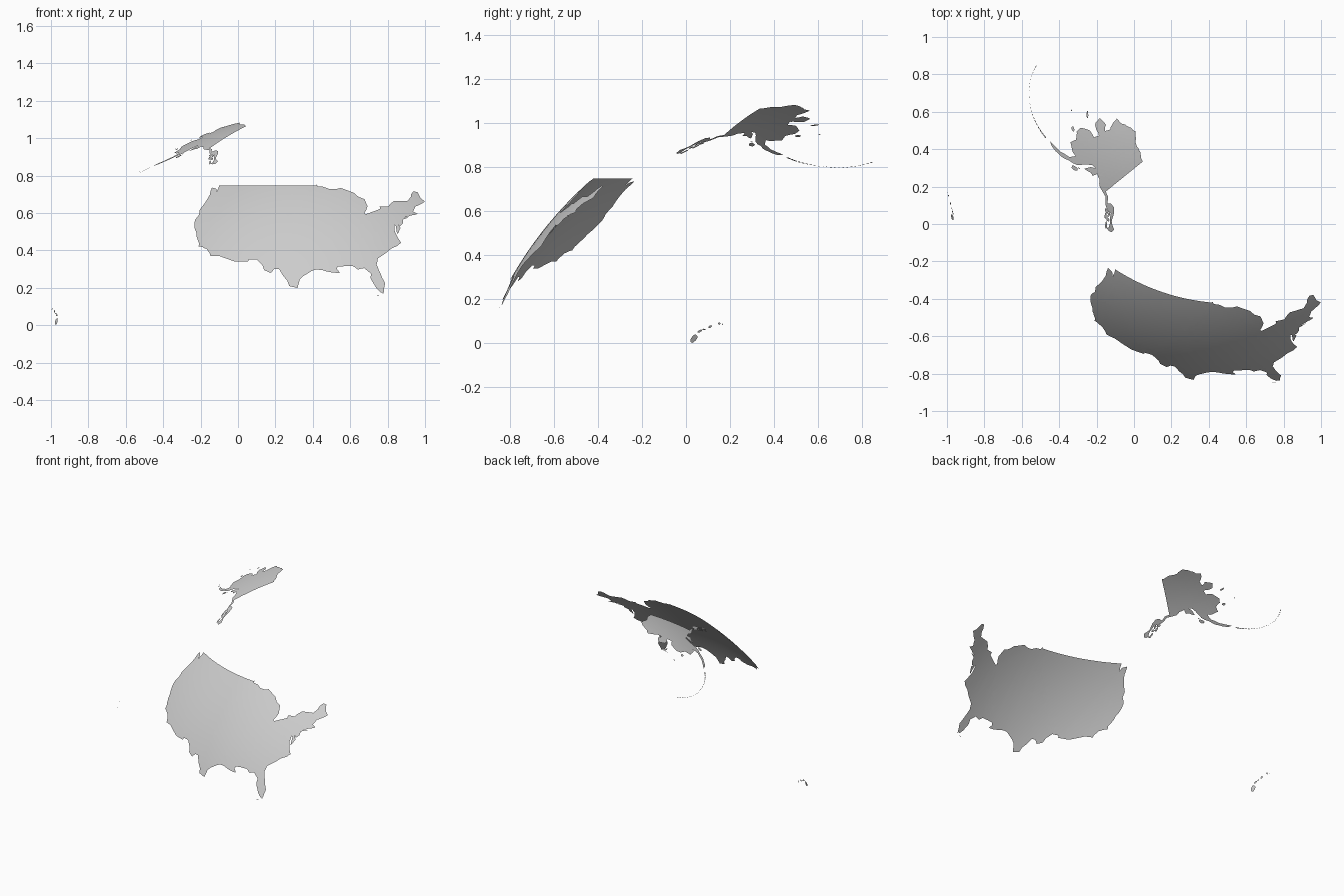
import bpy
import bmesh
import random
from math import sin, cos, radians, degrees, tau, floor, atan
from mathutils import Vector

cube = bpy.data.objects.get("Cube")
if cube:
    bpy.data.objects.remove(cube, do_unlink=True)

random.seed(4)
RADIUS = 1.737
CENTRE = Vector((0.5175, 0.715, -0.563))
GRID_STEP = 1.5


def on_globe(longitude, latitude):
    """Degrees east and north to a point on the globe."""
    lon, lat = radians(longitude), radians(latitude)
    direction = Vector((cos(lat) * cos(lon), cos(lat) * sin(lon), sin(lat)))
    return CENTRE + RADIUS * direction


def slice_along(bm, axis):
    """Cut the flat map with evenly spaced lines so that it can bend."""
    values = [vert.co[axis] for vert in bm.verts]
    low, high = min(values), max(values)
    normal = Vector((0, 0, 0))
    normal[axis] = 1
    line = (floor(low / GRID_STEP) + 1) * GRID_STEP
    while line < high:
        geometry = bm.verts[:] + bm.edges[:] + bm.faces[:]
        bmesh.ops.bisect_plane(bm, geom=geometry, dist=0.0001,
                               plane_co=normal * line, plane_no=normal)
        line += GRID_STEP


def land(name, origin, outlines):
    """Fill flat outlines, slice them finely and wrap them on the globe.

    The outlines are in degrees east and north of the origin.
    """
    bm = bmesh.new()
    for outline in outlines:
        corners = [bm.verts.new((east, north, 0)) for east, north in outline]
        face = bm.faces.new(corners)
        face.normal_update()
        if face.normal.z < 0:
            face.normal_flip()
    bmesh.ops.triangulate(bm, faces=bm.faces[:])
    slice_along(bm, 0)
    slice_along(bm, 1)
    for vert in bm.verts:
        vert.co = on_globe(origin[0] + vert.co.x, origin[1] + vert.co.y)
    bm.normal_update()
    mesh = bpy.data.meshes.new(name)
    bm.to_mesh(mesh)
    bm.free()
    mesh.shade_smooth()
    obj = bpy.data.objects.new(name, mesh)
    bpy.context.scene.collection.objects.link(obj)


def ragged(path, levels=2):
    """Roughen a coast by nudging the middle of every stretch sideways."""
    for level in range(levels):
        rough = []
        for (ax, ay), (bx, by) in zip(path, path[1:]):
            nudge = random.uniform(-0.04, 0.04)
            middle_x = (ax + bx) / 2 + nudge * (by - ay)
            middle_y = (ay + by) / 2 - nudge * (bx - ax)
            rough += [(ax, ay), (middle_x, middle_y)]
        path = rough + path[-1:]
    return path


def island(origin, east, north, length, width, tilt=0, sides=14):
    """Ragged oval; half sizes in degrees, tilt anticlockwise from east."""
    outline = []
    turn = radians(tilt)
    squeeze = cos(radians(origin[1] + north))
    for i in range(sides):
        angle = tau * i / sides
        reach = random.uniform(0.8, 1.05)
        along = length * reach * cos(angle)
        across = width * reach * sin(angle)
        sideways = along * cos(turn) - across * sin(turn)
        upward = along * sin(turn) + across * cos(turn)
        outline.append((east + sideways / squeeze, north + upward))
    return outline


def islands(name, origin, ovals):
    land(name, origin, [island(origin, *oval) for oval in ovals])


# Mainland: northern border through the lakes, west to east
mainland = (-95, 38)
north_border = [
    (0, 11), (0, 11.4), (0.4, 10.7), (2, 10.6), (3.6, 10), (5.4, 10),
    (6.6, 10.3), (10, 9), (11, 8), (12.5, 7.4), (13, 5.6), (12.5, 4.6),
    (12, 4), (12.3, 3.7), (13.7, 4.2), (16, 5), (16, 5.6), (18.2, 5.6),
    (18.7, 6.2), (20, 7), (23.5, 7), (24.7, 8), (25, 8.7), (26, 9.4),
    (27, 9.2), (27.2, 7.7), (28, 6.8),
]

# Mainland: eastern coast, north to south
atlantic_coast = [
    (27, 6.3), (25, 5.6), (24, 4.4), (25, 3.8), (23.5, 3.5), (21.5, 3),
    (23, 3), (21, 2.5), (20.9, 1.7), (20, 1), (19.5, 1.5), (20, 0.6),
    (19, -0.8), (19, 1), (18.7, 1.3), (18.5, 0), (18.8, -1.2),
    (19.5, -2.7), (18.5, -3.4), (17, -4), (14, -6), (13.6, -7.3),
    (14.4, -9.6), (15, -11), (14.6, -12.8),
]

# Mainland: southern coast, east to west
gulf_coast = [
    (14, -12.9), (13.2, -12), (12.2, -10.2), (12.3, -9.2), (11, -8),
    (9.7, -8.3), (8.7, -7.6), (5.6, -7.7), (5.4, -8.2), (6, -9), (4, -8.8),
    (1.2, -8.3), (0.3, -8.6), (-1, -9.4), (-2, -10.3), (-2.3, -12),
]

# Mainland: southern border, east to west
south_border = [
    (-4, -11.6), (-4.5, -10.5), (-5.4, -9.6), (-6.4, -8.2), (-7.4, -8.2),
    (-8, -9), (-9.5, -8.4), (-10, -7.4), (-11.5, -6.2), (-13.2, -6.2),
    (-13.2, -6.7), (-16, -6.7), (-20, -5.5), (-22, -5.5),
]

# Mainland: western coast, south to north
pacific_coast = [
    (-22.3, -5), (-23.4, -4), (-25.6, -3.5), (-25.7, -2.8), (-27, -1.4),
    (-27.5, -0.5), (-28.8, 1), (-29.4, 2.4), (-29, 3.5), (-29.5, 4.8),
    (-29, 7), (-29, 8.5), (-29.7, 10.4), (-28, 10), (-27.4, 9.3),
    (-27.5, 10.2), (-27.8, 11),
]

land("mainland", mainland, [
    north_border + ragged(atlantic_coast) + ragged(gulf_coast)
    + south_border + ragged(pacific_coast)])

# Northern land: upper and western shore
northern = (-150, 62)
arctic_shore = [
    (9, 7.6), (6, 8), (2, 8.4), (-1.5, 8.5), (-4.5, 9), (-6.6, 9.4),
    (-9.5, 8.8), (-12, 8), (-13, 7.4), (-16, 6.8), (-14, 5.7), (-12, 5),
    (-12, 4), (-14.5, 4.5), (-18, 3.6), (-16.4, 2.6), (-13, 2.5),
    (-11, 2.6), (-11, 1.5), (-14, 1.2), (-15, 0.5), (-16, -0.4),
    (-15, -1.4), (-12.3, -2), (-12, -3.3), (-9, -3.5), (-7, -3.2),
]

# Northern land: long peninsula and the bays east of it
peninsula_shore = [
    (-7.5, -4.5), (-10.5, -6), (-13, -6.8), (-14.8, -7.4), (-13, -7.3),
    (-11.5, -7), (-8.5, -6), (-6.4, -4.8), (-4, -3.7), (-3.4, -2.8),
    (-2.6, -1.8), (-1.6, -1), (0, -0.8), (-1.3, -1.5), (-1.8, -2.7),
    (0.5, -2), (1.8, -2), (2, -1), (4, -1.2), (6, -2),
]

# Northern land: narrow panhandle, down the coast and back up the border
panhandle_shore = [
    (10.4, -2.4), (12, -3.3), (13.4, -3.8), (15.8, -4), (16.7, -4.8),
    (17.8, -5.6), (18.4, -6.5), (19, -7), (20, -6.8),
]
panhandle_border = [
    (20, -6), (18.2, -5.3), (17.7, -5), (16.6, -3.6), (15, -2.6),
    (13.5, -2.5), (12.5, -3), (11, -2), (9, -1.7),
]

land("northern_land", northern, [
    ragged(arctic_shore) + ragged(peninsula_shore)
    + ragged(panhandle_shore) + panhandle_border])

# Islands beside the panhandle
islands("panhandle_islands", northern, [
    (14.2, -4.2, 0.5, 0.3, -30), (15, -5, 0.7, 0.2, -60),
    (15.6, -4.4, 0.6, 0.2, -70), (16.4, -5.3, 0.4, 0.3, -40),
    (17.2, -6.4, 0.8, 0.2, -55), (18.5, -6.6, 0.3, 0.2, 60),
])

# Larger islands off the western and southern shores
islands("offshore_islands", northern, [
    (-3.5, -4.5, 0.7, 0.4, 40), (-2.8, -3.7, 0.2, 0.1, 30),
    (-20.3, 1.4, 0.7, 0.2, -10), (-16.3, -2, 0.5, 0.3),
    (-22.8, -1.6, 0.2, 0.1, -40),
])

# Bowed chain of small islands reaching far west
chain = []
for east in range(-8, 14):
    bow = 0.0134 if east > 0 else 0.019
    slope = 2 * bow * east / cos(radians(52))
    length = 0.15 + 0.0015 * east ** 2
    chain.append((east, bow * east ** 2, length, length / 3,
                  degrees(atan(slope))))
islands("chain_islands", (-179, 51.6), chain)

# Tropical islands far to the south-west
islands("tropical_islands", (-157, 21), [
    (1.5, -1.4, 0.7, 0.5, -60), (0.7, -0.2, 0.4, 0.2, -25),
    (0, 0.1, 0.3, 0.1), (-1, 0.5, 0.3, 0.2, -35),
    (-2.5, 1, 0.2, 0.2), (-3.1, 0.9, 0.1, 0.1),
])

# Small keys below the south-eastern tip
islands("southern_keys", mainland, [
    (14.5, -13, 0.2, 0.04, 45), (13.4, -13.4, 0.3, 0.05, 10),
])
